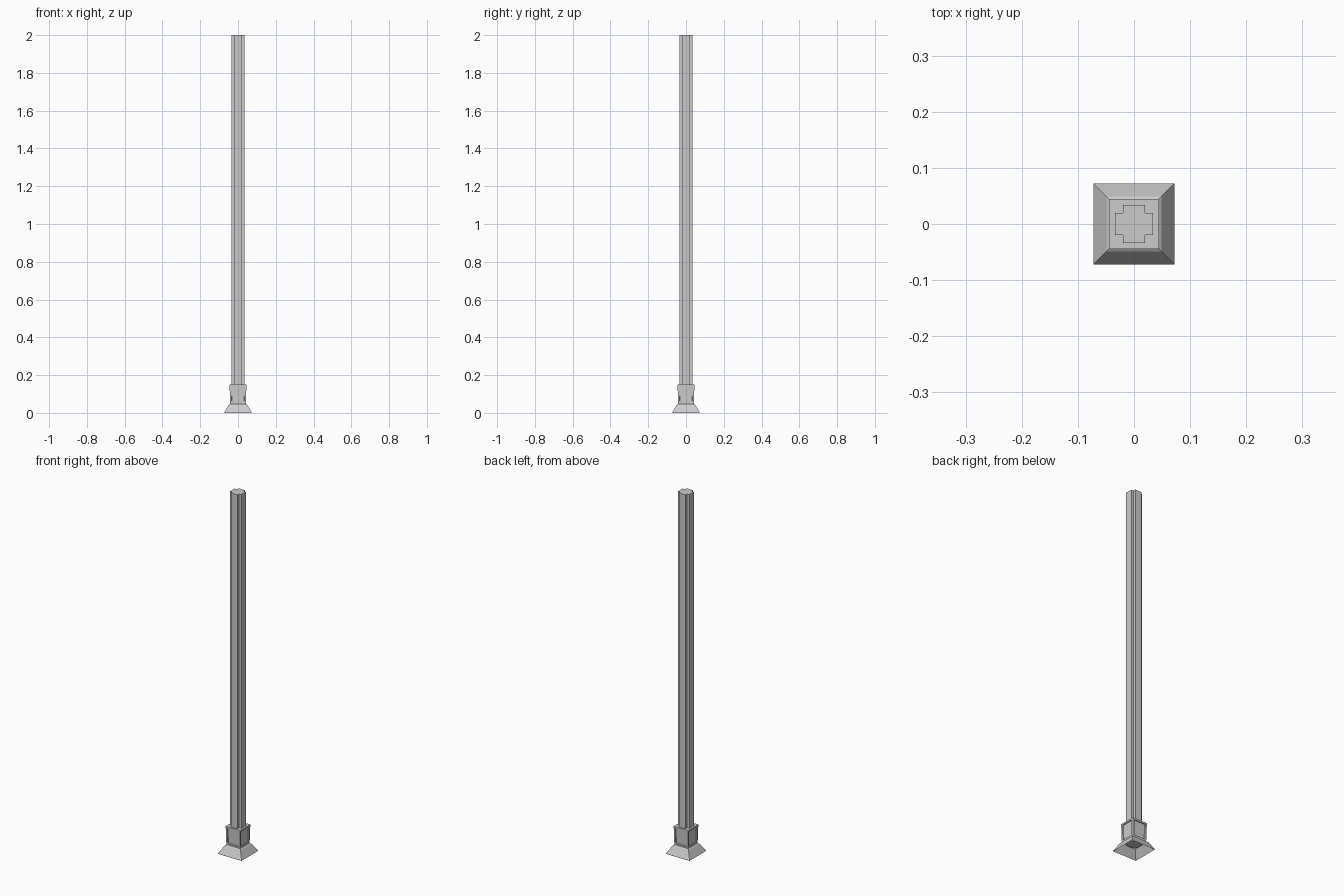
import bpy, bmesh

if "Cube" in bpy.data.objects:
    bpy.data.objects.remove(bpy.data.objects["Cube"])

def finish(name, bm):
    bmesh.ops.recalc_face_normals(bm, faces=bm.faces)
    me = bpy.data.meshes.new(name)
    bm.to_mesh(me)
    bm.free()
    ob = bpy.data.objects.new(name, me)
    bpy.context.collection.objects.link(ob)
    return ob

def square(bm, r, z):
    return [bm.verts.new((x * r, y * r, z)) for x, y in ((-1, -1), (1, -1), (1, 1), (-1, 1))]

def bridge(bm, a, b):
    n = len(a)
    return [bm.faces.new((a[i], a[(i + 1) % n], b[(i + 1) % n], b[i])) for i in range(n)]

# Plus-shaped shaft
bm = bmesh.new()
A, B = 0.034, 0.020
quarter = [(A, -B), (A, B), (B, B)]
outline = []
for _ in range(4):
    outline += quarter
    quarter = [(-y, x) for x, y in quarter]
low = [bm.verts.new((x, y, 0.035)) for x, y in outline]
high = [bm.verts.new((x, y, 2.0)) for x, y in outline]
bridge(bm, low, high)
bm.faces.new(low)
bm.faces.new(high)
finish("post_shaft", bm)

# Collar: flared foot, open underneath, and a block with recessed panels
bm = bmesh.new()
rings = [square(bm, r, z) for r, z in
         ((0.072, 0.0), (0.072, 0.003), (0.049, 0.043), (0.042, 0.048), (0.0445, 0.15))]
for a, b in zip(rings, rings[1:]):
    panels = bridge(bm, a, b)
bm.faces.new(rings[-1])
bmesh.ops.recalc_face_normals(bm, faces=bm.faces)
bmesh.ops.inset_individual(bm, faces=panels, thickness=0.013, depth=0)
bmesh.ops.inset_individual(bm, faces=panels, thickness=0.001, depth=-0.005)
finish("post_base", bm)
